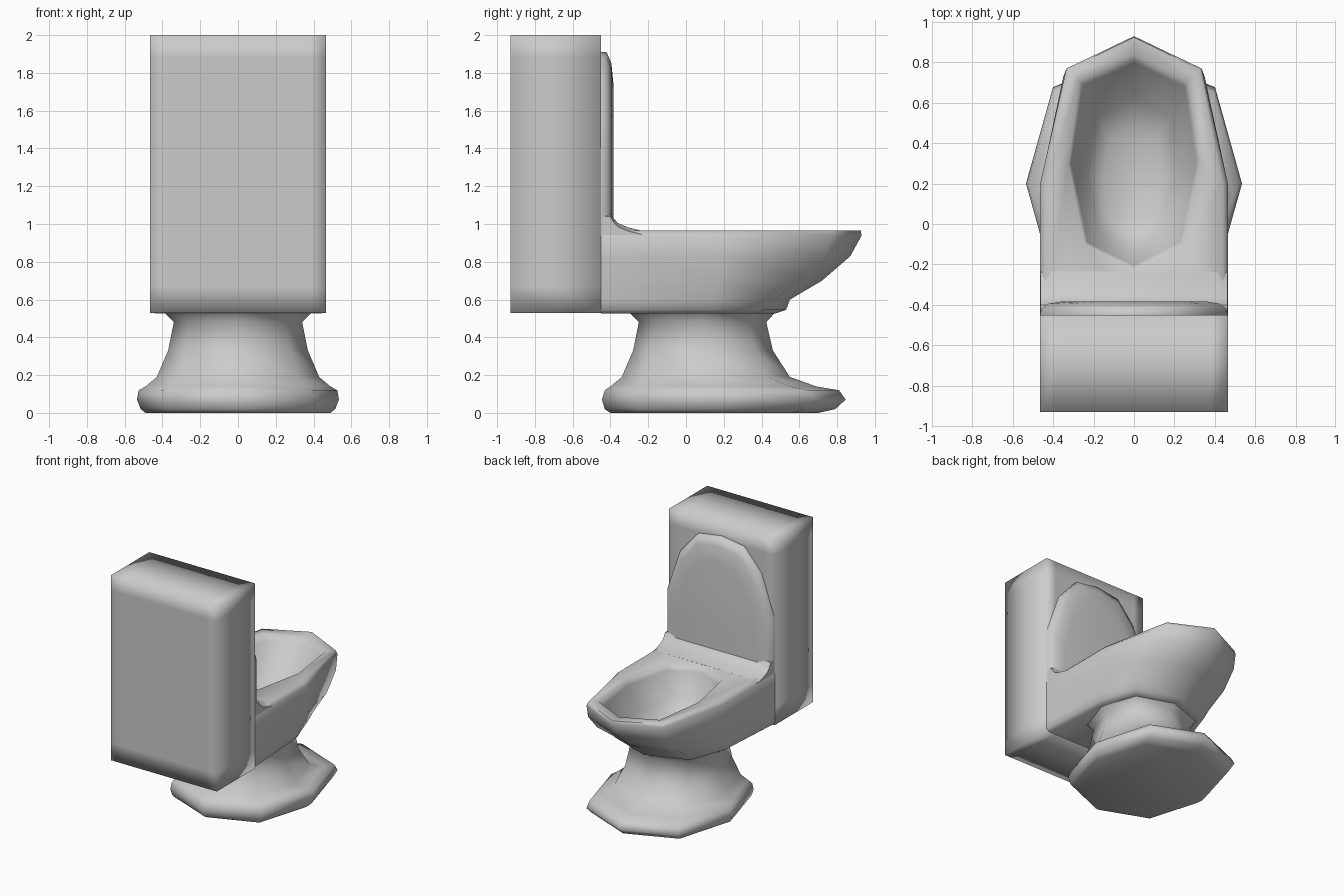
import bpy, bmesh, math
from mathutils import Vector

if "Cube" in bpy.data.objects:
    bpy.data.objects.remove(bpy.data.objects["Cube"])

white = bpy.data.materials.new("glazed ceramic")
white.diffuse_color = (0.6, 0.6, 0.6, 1)
white.use_nodes = True
white.node_tree.nodes["Principled BSDF"].inputs["Base Color"].default_value = white.diffuse_color


def finish(name, bm, angle):
    bmesh.ops.recalc_face_normals(bm, faces=bm.faces)
    me = bpy.data.meshes.new(name)
    bm.to_mesh(me)
    bm.free()
    me.materials.append(white)
    ob = bpy.data.objects.new(name, me)
    bpy.context.collection.objects.link(ob)
    bpy.ops.object.select_all(action='DESELECT')
    ob.select_set(True)
    bpy.context.view_layer.objects.active = ob
    bpy.ops.object.shade_smooth_by_angle(angle=math.radians(angle))
    return ob


def mirrored(half):
    """Half outline, first and last point on x = 0, to a closed ring."""
    return half + [(-x, y, z) for x, y, z in half[-2:0:-1]]


def loft(name, rings, angle=80):
    bm = bmesh.new()
    loops = [[bm.verts.new(p) for p in r] for r in rings]
    for a, b in zip(loops, loops[1:]):
        n = len(a)
        for i in range(n):
            j = (i + 1) % n
            bm.faces.new((a[i], a[j], b[j], b[i]))
    bm.faces.new(loops[0])
    bm.faces.new(loops[-1])
    return finish(name, bm, angle)


# Pedestal: eight-sided foot rising to a flared neck (z, half width, back y, front y)
foot = []
for z, w, y0, y1 in [(0, .49, -.40, .70), (.02, .515, -.43, .79), (.07, .535, -.445, .845),
                     (.12, .525, -.43, .81), (.14, .49, -.40, .69), (.19, .43, -.34, .55),
                     (.33, .37, -.28, .46), (.48, .34, -.25, .425), (.54, .40, -.31, .48)]:
    d = y1 - y0
    foot.append(mirrored([(0, y1, z), (w * .75, y1 - d * .13, z), (w, y0 + d * .5, z),
                          (w * .75, y0 + d * .13, z), (0, y0, z)]))
loft("pedestal", foot)

# Bowl: outer wall, rim and basin in one loft
# (z, front y, shoulder x, shoulder y, side x, side y, back x)
bowl = []
for z, f, ax, ay, bx, by, cx in [(.525, .47, .30, .37, .40, .09, .44),
                                 (.545, .53, .33, .41, .43, .12, .465),
                                 (.60, .55, .34, .46, .44, .14, .465),
                                 (.70, .72, .355, .61, .455, .17, .465),
                                 (.83, .87, .35, .73, .465, .19, .465),
                                 (.94, .93, .335, .77, .465, .2, .465),
                                 (.965, .925, .325, .765, .44, .2, .44)]:
    bowl.append(mirrored([(0, f, z), (ax, ay, z), (bx, by, z), (cx, -.45, z), (0, -.45, z)]))
for z, pts in [(.963, [(0, .84), (.27, .71), (.325, .3), (.245, -.1), (0, -.225)]),
               (.92, [(0, .80), (.25, .68), (.31, .3), (.23, -.09), (0, -.205)]),
               (.72, [(0, .62), (.18, .53), (.23, .25), (.17, -.04), (0, -.12)]),
               (.65, [(0, .48), (.12, .42), (.15, .22), (.11, .03), (0, -.02)])]:
    bowl.append(mirrored([(x, y, z) for x, y in pts]))
loft("bowl", bowl, 75)

# Tank: box with support cuts so the smooth shading hugs the edges
bm = bmesh.new()
bmesh.ops.create_cube(bm, size=1)
for v in bm.verts:
    v.co = Vector((v.co.x * .93, -.69 + v.co.y * .48, 1.265 + v.co.z * 1.47))
for co, no in [((.38, 0, 0), (1, 0, 0)), ((-.38, 0, 0), (1, 0, 0)), ((0, 0, .67), (0, 0, 1)),
               ((0, 0, 1.88), (0, 0, 1)), ((0, -.70, 0), (0, 1, 0))]:
    bmesh.ops.bisect_plane(bm, geom=bm.verts[:] + bm.edges[:] + bm.faces[:],
                           plane_co=co, plane_no=no)
finish("tank", bm, 180)

# Raised lid leaning on the tank
outline = [(0, 1.91), (.20, 1.88), (.35, 1.71), (.465, 1.38), (.465, .92), (0, .92)]
lid = []
for y, s, dz in [(-.45, 1, 0), (-.42, .985, 0), (-.395, .91, -.06), (-.383, .76, -.18)]:
    lid.append(mirrored([(x * s, y, z + (dz if z > 1 else 0)) for x, z in outline]))
loft("lid", lid, 75)

# Hinge cove sweeping from the lid down onto the rim
cove = [(-.45, .90), (-.45, 1.06), (-.40, 1.06), (-.384, 1.03), (-.36, 1.005),
        (-.31, .983), (-.235, .964), (-.235, .90)]
loft("hinge_cove", [[(x, y, z - drop) for y, z in cove]
                    for x, drop in [(-.463, .02), (-.41, 0), (.41, 0), (.463, .02)]], 60)
